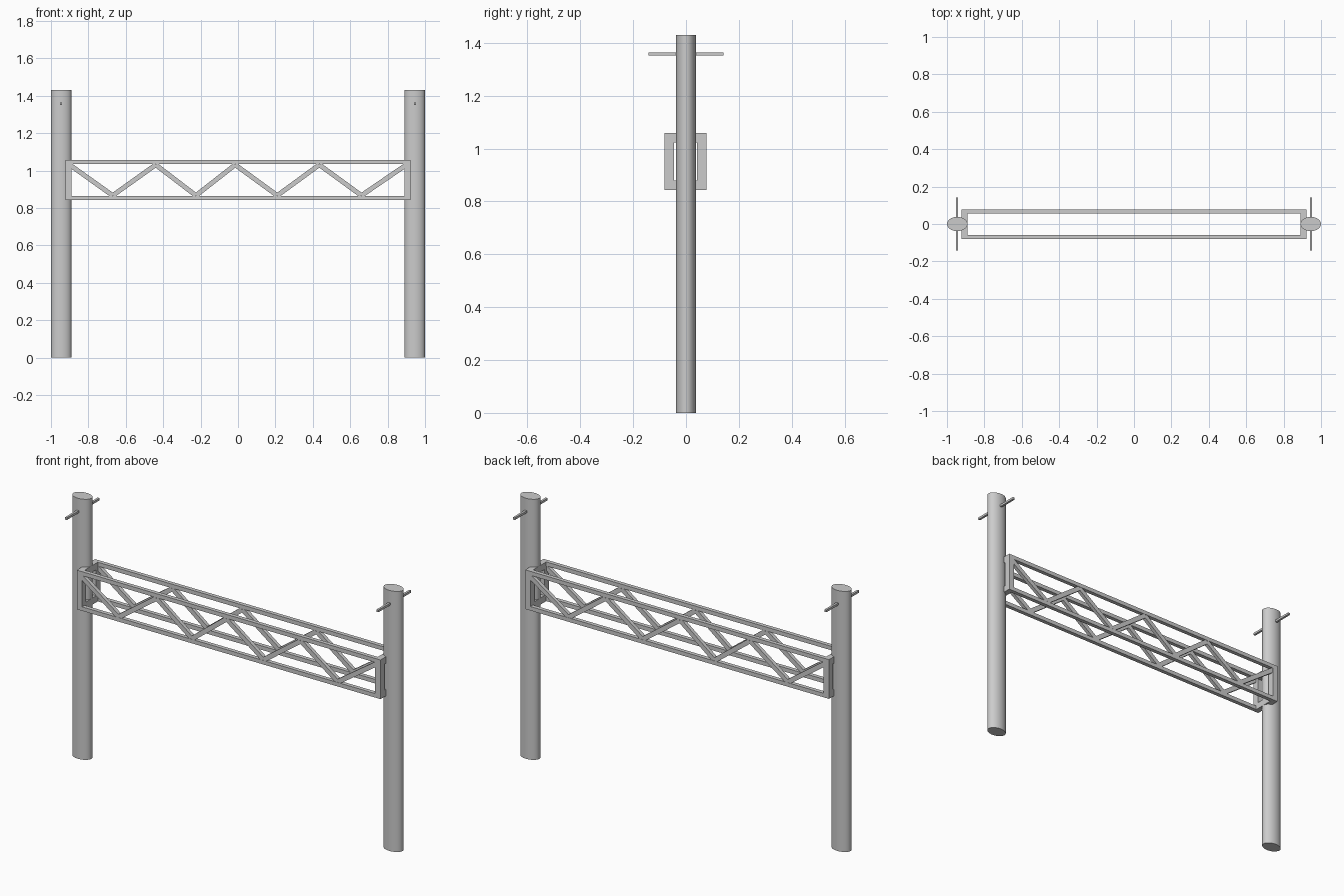
import bpy, math
from mathutils import Vector

if "Cube" in bpy.data.objects:
    bpy.data.objects.remove(bpy.data.objects["Cube"])

def finish(name):
    ob = bpy.context.object
    ob.name = ob.data.name = name
    bpy.ops.object.transform_apply(location=False, rotation=True, scale=True)
    return ob

def box(name, lo, hi):
    lo, hi = Vector(lo), Vector(hi)
    bpy.ops.mesh.primitive_cube_add(size=1, location=(lo + hi) / 2)
    bpy.context.object.scale = hi - lo
    return finish(name)

def brace(name, a, b, y, width, depth):
    # slanted bar between two (x, z) points in the plane y
    dx, dz = b[0] - a[0], b[1] - a[1]
    bpy.ops.mesh.primitive_cube_add(size=1, location=((a[0] + b[0]) / 2, y, (a[1] + b[1]) / 2),
                                    rotation=(0, -math.atan2(dz, dx), 0))
    bpy.context.object.scale = (math.hypot(dx, dz), depth, width)
    return finish(name)

Y0, Y1 = -0.081, 0.077      # depth of the truss
Z0, Z1 = 0.843, 1.058       # height of the truss
T, E = 0.022, 0.036         # chord size, end frame size

for s, side in ((-1, "left"), (1, "right")):
    # oval upright post
    bpy.ops.mesh.primitive_cylinder_add(vertices=48, radius=1, depth=1.43,
                                        location=(s * 0.945, 0, 0.715))
    bpy.context.object.scale = (0.055, 0.038, 1)
    finish(side + "_post")
    bpy.ops.object.shade_smooth_by_angle(angle=math.radians(40))
    # cross peg near the post top
    x = s * 0.946
    box(side + "_peg", (x - 0.006, -0.142, 1.351), (x + 0.006, 0.142, 1.363))
    # rectangular end frame joining the truss to the post
    xa, xb = sorted((s * 0.922, s * 0.89))
    box(side + "_end_front_bar", (xa, Y0, Z0), (xb, Y0 + E, Z1))
    box(side + "_end_back_bar", (xa, Y1 - E, Z0), (xb, Y1, Z1))
    box(side + "_end_top_bar", (xa, Y0 + E, Z1 - E), (xb, Y1 - E, Z1))
    box(side + "_end_bottom_bar", (xa, Y0 + E, Z0), (xb, Y1 - E, Z0 + E))

# two truss faces: chords and zigzag braces
xs = (-0.9, -0.67, -0.44, -0.225, -0.015, 0.21, 0.435, 0.66, 0.9)
points = [(x, 0.867 if i % 2 else 1.031) for i, x in enumerate(xs)]
for face, y in (("front", Y0), ("back", Y1 - T)):
    box(face + "_bottom_chord", (-0.89, y, Z0), (0.89, y + T, Z0 + T))
    box(face + "_top_chord", (-0.89, y, Z1 - T), (0.89, y + T, Z1))
    for i, (a, b) in enumerate(zip(points, points[1:])):
        brace(f"{face}_brace_{i + 1}", a, b, y + T / 2, 0.025, T - 0.002)
